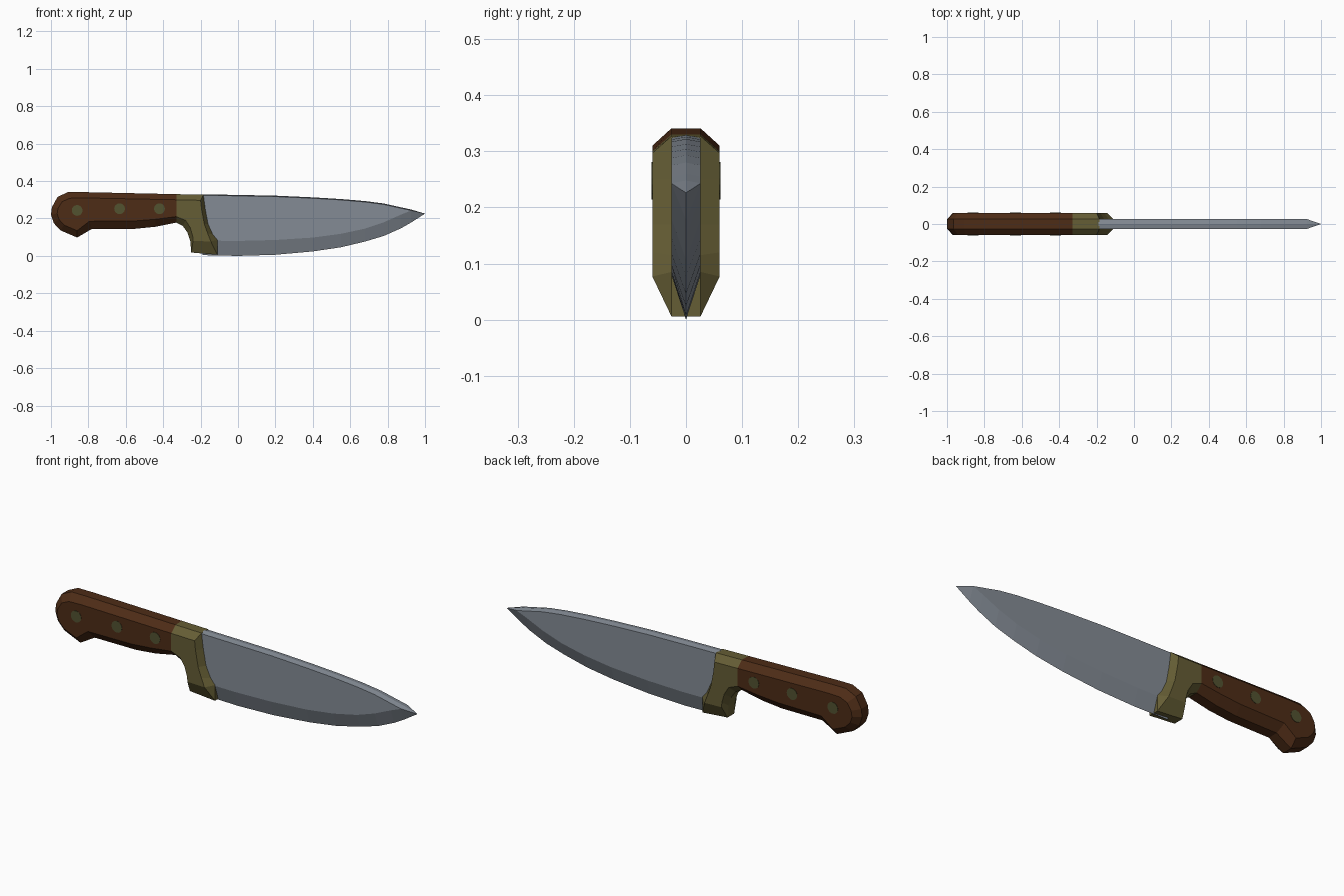
import bpy, bmesh, math
from mathutils import Matrix

if "Cube" in bpy.data.objects:
    bpy.data.objects.remove(bpy.data.objects["Cube"])


def material(name, rgb):
    m = bpy.data.materials.new(name)
    m.diffuse_color = (*rgb, 1)
    m.use_nodes = True
    m.node_tree.nodes["Principled BSDF"].inputs["Base Color"].default_value = m.diffuse_color
    return m


wood = material("dark_wood", (0.075, 0.025, 0.008))
brass = material("aged_brass", (0.13, 0.11, 0.035))
rivet_metal = material("rivet_metal", (0.085, 0.085, 0.03))
steel = material("steel", (0.23, 0.26, 0.30))


def finish(name, bm, mat):
    bmesh.ops.recalc_face_normals(bm, faces=bm.faces)
    me = bpy.data.meshes.new(name)
    bm.to_mesh(me)
    bm.free()
    me.materials.append(mat)
    ob = bpy.data.objects.new(name, me)
    bpy.context.collection.objects.link(ob)
    return ob


def bridge(bm, rings, caps=True):
    n = len(rings[0])
    for a, b in zip(rings, rings[1:]):
        for i in range(n):
            j = (i + 1) % n
            bm.faces.new((a[i], a[j], b[j], b[i]))
    bm.faces.new(rings[0])
    if caps:
        bm.faces.new(rings[-1])


def chamfered_slab(name, outer, inner, mat, flat=0.026, half=0.06):
    """Side profile 'outer' round the middle, tapering to 'inner' on both faces."""
    bm = bmesh.new()
    rings = [[bm.verts.new((x, y, z)) for x, z in pts]
             for y, pts in ((-half, inner), (-flat, outer), (flat, outer), (half, inner))]
    bridge(bm, rings)
    return finish(name, bm, mat)


# Wooden handle with hooked butt
chamfered_slab("handle",
    [(-.33, .33), (-.83, .341), (-.91, .341), (-.965, .315), (-.995, .26), (-1.0, .22), (-.985, .175),
     (-.95, .137), (-.86, .098), (-.78, .145), (-.55, .145), (-.44, .156), (-.33, .178)],
    [(-.33, .30), (-.83, .31), (-.90, .308), (-.94, .29), (-.962, .255), (-.967, .225), (-.957, .195),
     (-.93, .165), (-.86, .135), (-.795, .185), (-.55, .187), (-.44, .196), (-.33, .21)],
    wood)

# Bolster with finger guard
chamfered_slab("bolster",
    [(-.33, .33), (-.185, .327), (-.175, .25), (-.16, .17), (-.135, .115), (-.11, .085), (-.11, .006),
     (-.25, .018), (-.255, .08), (-.27, .125), (-.295, .16), (-.33, .178)],
    [(-.33, .30), (-.20, .297), (-.195, .25), (-.18, .17), (-.162, .12), (-.145, .077), (-.145, .077),
     (-.24, .08), (-.242, .105), (-.255, .15), (-.28, .19), (-.33, .21)],
    brass)

# Blade stations: x, spine z, bevel line z, cutting edge z
stations = [(-.19, .324, .082, .004), (0, .321, .08, 0), (.2, .317, .085, .006), (.4, .308, .098, .024),
            (.55, .299, .118, .046), (.68, .288, .146, .077), (.78, .275, .18, .107),
            (.87, .255, .22, .147), (.925, .243, .242, .178)]
bm = bmesh.new()
t = 0.026
rings = [[bm.verts.new(p) for p in ((x, 0, s + .005), (x, t, s), (x, t, b), (x, 0, e), (x, -t, b), (x, -t, s))]
         for x, s, b, e in stations]
bridge(bm, rings, caps=False)
tip = bm.verts.new((1.0, 0, .226))
last = rings[-1]
for i in range(6):
    bm.faces.new((last[i], last[(i + 1) % 6], tip))
finish("blade", bm, steel)

# Three rivets through the handle
for i, (x, z) in enumerate(((-.86, .243), (-.633, .252), (-.42, .252))):
    bm = bmesh.new()
    bmesh.ops.create_cone(bm, cap_ends=True, segments=16, radius1=.029, radius2=.029, depth=.123,
                          matrix=Matrix.Translation((x, 0, z)) @ Matrix.Rotation(math.pi / 2, 4, 'X'))
    finish(f"rivet_{i + 1}", bm, rivet_metal)
